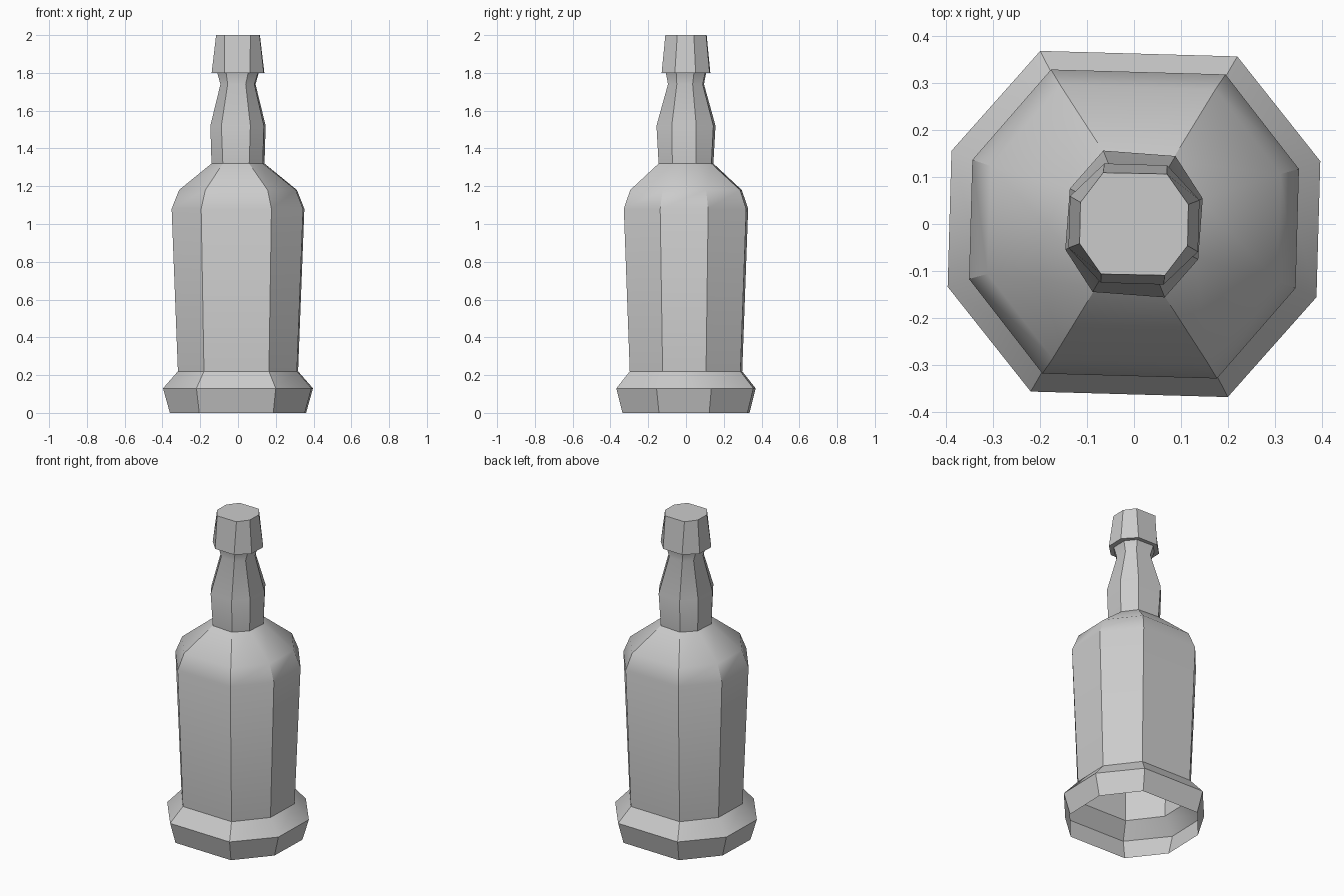
import bpy, bmesh, math

# Remove the default object
cube = bpy.data.objects.get("Cube")
if cube:
    bpy.data.objects.remove(cube, do_unlink=True)

grey = bpy.data.materials.new("plain grey")
grey.use_nodes = True
colour = (0.6, 0.6, 0.6, 1)
grey.diffuse_color = colour
grey.node_tree.nodes["Principled BSDF"].inputs["Base Color"].default_value = colour


def octagon(bm, z, side, front, twist):
    """Ring of eight: side corner (x, y) and front corner (x, y), mirrored."""
    (sx, sy), (fx, fy) = side, front
    quarter = [(sx, sy), (fx, fy)]
    half = quarter + [(-x, y) for x, y in reversed(quarter)]
    pts = half + [(-x, -y) for x, y in half]
    c, s = math.cos(twist), math.sin(twist)
    return [bm.verts.new((x * c - y * s, x * s + y * c, z)) for x, y in pts]


# Rings from the open foot up to the stopper: height, side corner, front corner, twist
rings = [
    (0.00, (0.357, 0.133), (0.196, 0.331), -0.028),   # foot
    (0.13, (0.393, 0.145), (0.210, 0.363), -0.028),
    (0.22, (0.315, 0.115), (0.172, 0.293), -0.028),   # body
    (1.08, (0.348, 0.127), (0.186, 0.324), -0.028),
    (1.18, (0.309, 0.115), (0.165, 0.291), -0.028),   # shoulder
    (1.32, (0.136, 0.062), (0.070, 0.140), -0.075),   # neck
    (1.52, (0.142, 0.065), (0.077, 0.151), -0.075),
    (1.74, (0.090, 0.042), (0.048, 0.092), -0.075),
    (1.80, (0.108, 0.047), (0.058, 0.104), -0.045),   # stopper
    (1.80, (0.138, 0.055), (0.067, 0.127), -0.030),
    (2.00, (0.115, 0.044), (0.068, 0.108), -0.020),
]

bm = bmesh.new()
loops = [octagon(bm, *r) for r in rings]
for low, high in zip(loops, loops[1:]):
    for i in range(8):
        j = (i + 1) % 8
        bm.faces.new((low[i], low[j], high[j], high[i]))
bm.faces.new(loops[-1])

mesh = bpy.data.meshes.new("bottle")
bm.to_mesh(mesh)
bm.free()
mesh.materials.append(grey)
bottle = bpy.data.objects.new("bottle", mesh)
bpy.context.collection.objects.link(bottle)

# Soft shoulder, crisp corners
bpy.ops.object.select_all(action="DESELECT")
bottle.select_set(True)
bpy.context.view_layer.objects.active = bottle
bpy.ops.object.shade_smooth_by_angle(angle=math.radians(32))
